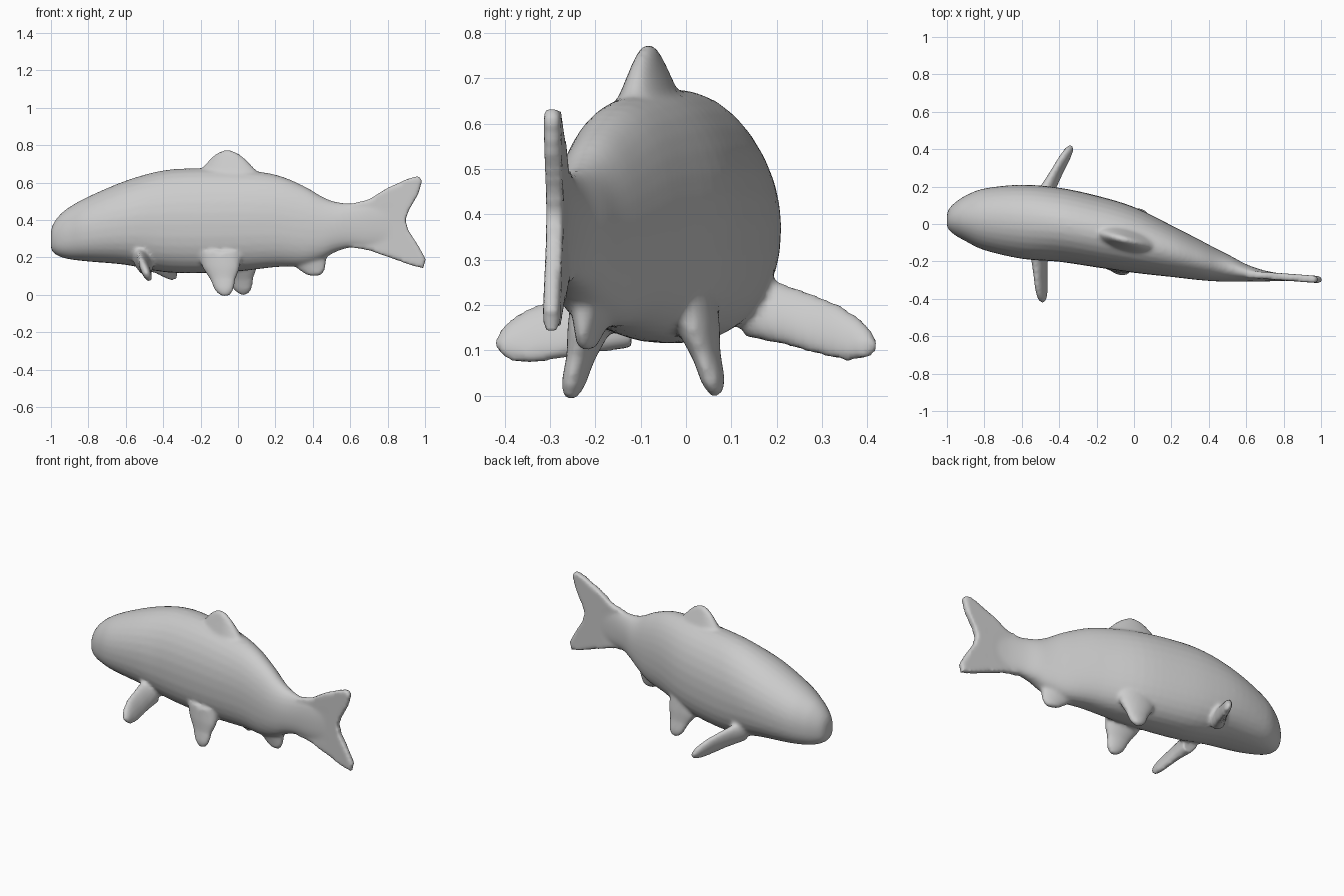
import bpy, bmesh, math
from mathutils import Vector

bm = bmesh.new()
SIDES = 32


def loft(rings):
    """Skin a list of equal-length point rings and cap both ends."""
    loops = [[bm.verts.new(p) for p in ring] for ring in rings]
    n = len(loops[0])
    for a, b in zip(loops, loops[1:]):
        for i in range(n):
            j = (i + 1) % n
            bm.faces.new((a[i], a[j], b[j], b[i]))
    bm.faces.new(loops[0][::-1])
    bm.faces.new(loops[-1])


def smooth_rows(rows, steps=4):
    """Catmull-Rom resampling of a short table."""
    out = []
    for k in range(len(rows) - 1):
        p0, p1 = rows[max(k - 1, 0)], rows[k]
        p2, p3 = rows[k + 1], rows[min(k + 2, len(rows) - 1)]
        for s in range(steps):
            t = s / steps
            out.append([b + 0.5 * t * (c - a + t * (2*a - 5*b + 4*c - d + t * (3*(b - c) + d - a)))
                        for a, b, c, d in zip(p0, p1, p2, p3)])
    return out + [list(rows[-1])]


def power(v, e):
    return math.copysign(abs(v) ** e, v)


def blade(root, tip, chord, profile):
    """Fin lofted from root to tip; profile rows are (t, half width, half thickness)."""
    root, tip = Vector(root), Vector(tip)
    axis = tip - root
    chord = Vector(chord).normalized()
    side = axis.cross(chord).normalized()
    rings = []
    for t, w, h in profile:
        c = root + axis * t
        rings.append([c + chord * (w * math.cos(2 * math.pi * i / SIDES))
                      + side * (h * math.sin(2 * math.pi * i / SIDES)) for i in range(SIDES)])
    loft(rings)


# Body: x, centre y, half width, top z, bottom z
body = [
    (-1.00, 0.020, 0.035, 0.345, 0.245),
    (-0.985, 0.025, 0.062, 0.385, 0.223),
    (-0.95, 0.028, 0.092, 0.430, 0.203),
    (-0.90, 0.030, 0.122, 0.470, 0.190),
    (-0.80, 0.025, 0.165, 0.525, 0.178),
    (-0.60, 0.012, 0.198, 0.610, 0.160),
    (-0.40, -0.004, 0.198, 0.665, 0.122),
    (-0.20, -0.040, 0.192, 0.677, 0.115),
    (0.00, -0.085, 0.176, 0.670, 0.125),
    (0.20, -0.145, 0.138, 0.643, 0.148),
    (0.35, -0.192, 0.108, 0.583, 0.155),
    (0.45, -0.222, 0.085, 0.525, 0.190),
    (0.52, -0.240, 0.068, 0.498, 0.228),
    (0.60, -0.261, 0.046, 0.490, 0.252),
    (0.70, -0.278, 0.029, 0.490, 0.255),
    (0.82, -0.287, 0.016, 0.480, 0.270),
]
rings = []
for x, yc, hw, top, bot in smooth_rows(body):
    zc = bot + 0.47 * (top - bot)
    ring = []
    for i in range(SIDES):
        a = 2 * math.pi * i / SIDES
        c, s = math.cos(a), math.sin(a)
        e = 0.82 if s < 0 else 0.98
        ring.append((x, yc + hw * power(c, e),
                     zc + power(s, e) * ((top - zc) if s > 0 else (zc - bot))))
    rings.append(ring)
loft(rings)

# Tail fin: forked outline with thickness
outline = [(.6, .485), (.7, .51), (.8, .572), (.9, .617), (.965, .637), (.985, .61),
           (.965, .54), (.915, .455), (.895, .40), (.91, .345), (.96, .27), (1.005, .19),
           (.99, .142), (.93, .157), (.8, .203), (.7, .238), (.6, .255)]
loft([[(x, -0.268 - 0.075 * (x - 0.6) + d, z) for x, z in outline] for d in (-0.019, 0.019)])

# Dorsal fin
blade((-0.03, -0.085, 0.56), (-0.05, -0.085, 0.772), (1, -0.26, -0.1),
      [(0, .22, .09), (.3, .19, .07), (.55, .145, .05), (.8, .095, .03), (.93, .058, .02), (1, .02, .012)])

# Pectoral fins
paddle = [(0, .085, .05), (.3, .075, .034), (.55, .073, .027), (.75, .067, .025),
          (.9, .048, .022), (.97, .028, .016), (1, .01, .01)]
blade((-0.51, -0.12, 0.185), (-0.49, -0.42, 0.115), (0.42, 0, -1), paddle)
blade((-0.50, 0.12, 0.21), (-0.335, 0.42, 0.115), (0.38, 0.1, -1), paddle)

# Pelvic fins
pelvic = [(0, .12, .055), (.35, .10, .042), (.6, .07, .029), (.85, .052, .025),
          (.95, .034, .018), (1, .014, .012)]
blade((-0.10, -0.195, 0.22), (-0.07, -0.258, -0.008), (1, -0.2, 0), pelvic)
blade((-0.01, 0.01, 0.22), (0.03, 0.069, 0.0), (1, -0.2, 0), pelvic)

# Anal fin
blade((0.34, -0.195, 0.25), (0.41, -0.22, 0.10), (1, -0.26, 0.0),
      [(0, .14, .05), (.45, .105, .04), (.75, .075, .027), (.92, .05, .02), (1, .025, .012)])

# Fuse everything into one soft sculpted skin
bmesh.ops.recalc_face_normals(bm, faces=bm.faces)
mesh = bpy.data.meshes.new("fish")
bm.to_mesh(mesh)
bm.free()
fish = bpy.data.objects.new("fish", mesh)
bpy.context.collection.objects.link(fish)
remesh = fish.modifiers.new("fuse", 'REMESH')
remesh.mode = 'VOXEL'
remesh.voxel_size = 0.011
remesh.use_smooth_shade = True
soften = fish.modifiers.new("soften", 'SMOOTH')
soften.factor = 0.5
soften.iterations = 5
